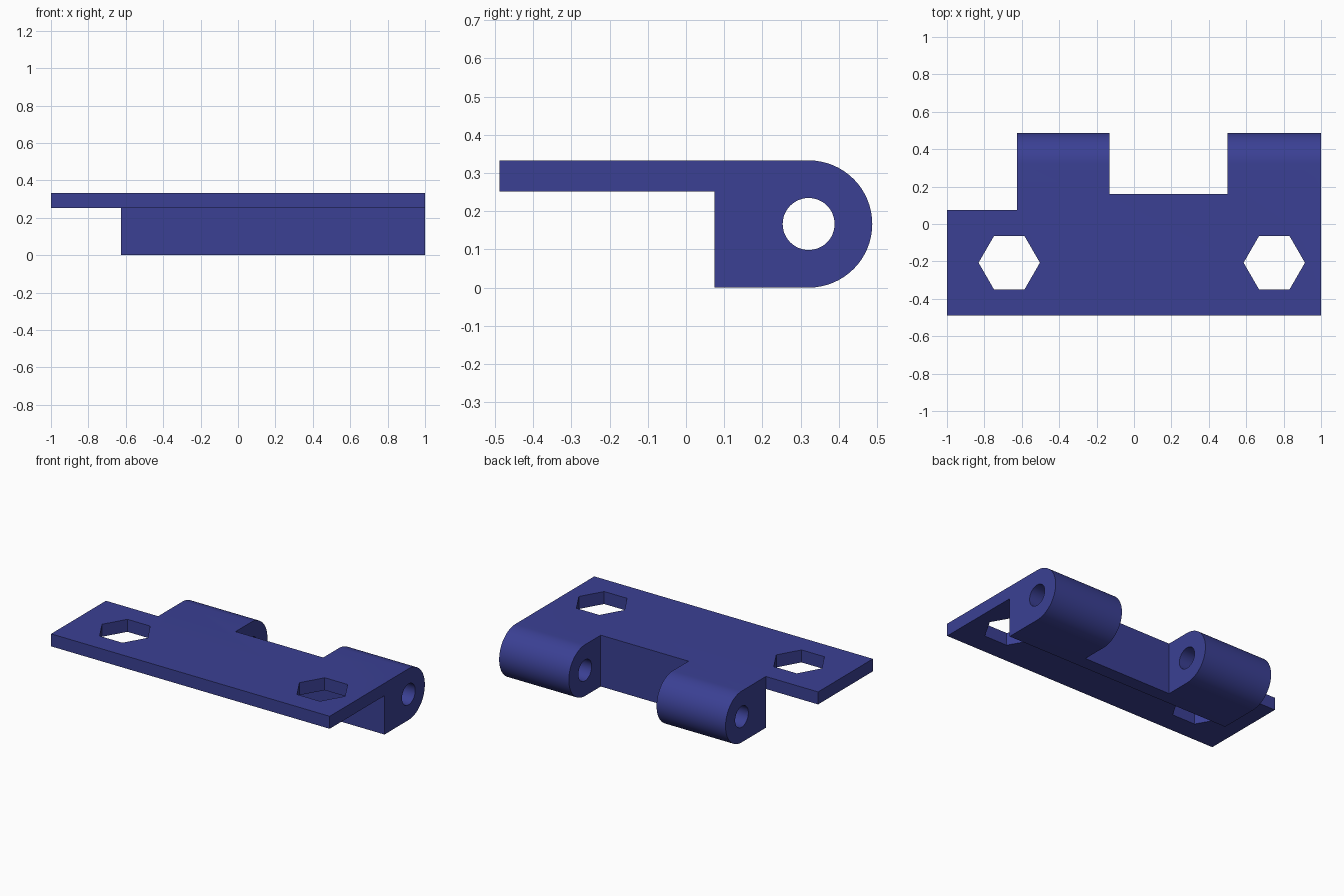
import bpy, bmesh, math
from mathutils import Matrix

if "Cube" in bpy.data.objects:
    bpy.data.objects.remove(bpy.data.objects["Cube"])

X_MIN, X_MAX = -1.0, 1.0
Y_FRONT, Y_WALL, Y_WEB = -0.488, 0.074, 0.16
PLATE_Z, TOP_Z = 0.252, 0.333
PIN_Y, KNUCKLE_R, PIN_R = 0.321, TOP_Z / 2, 0.068

blue = bpy.data.materials.new("indigo_blue")
blue.diffuse_color = (0.043, 0.051, 0.296, 1)
blue.use_nodes = True
blue.node_tree.nodes["Principled BSDF"].inputs["Base Color"].default_value = blue.diffuse_color


def make_object(name, bm):
    bmesh.ops.recalc_face_normals(bm, faces=bm.faces)
    mesh = bpy.data.meshes.new(name)
    bm.to_mesh(mesh)
    bm.free()
    mesh.materials.append(blue)
    obj = bpy.data.objects.new(name, mesh)
    bpy.context.collection.objects.link(obj)
    return obj


def box(name, lo, hi):
    bm = bmesh.new()
    size = [b - a for a, b in zip(lo, hi)]
    mid = [(a + b) / 2 for a, b in zip(lo, hi)]
    bmesh.ops.create_cube(bm, size=1, matrix=Matrix.Translation(mid) @ Matrix.Diagonal((*size, 1)))
    return make_object(name, bm)


def prism(name, sides, radius, depth, center, rotation=Matrix()):
    bm = bmesh.new()
    bmesh.ops.create_cone(bm, cap_ends=True, segments=sides, radius1=radius, radius2=radius,
                          depth=depth, matrix=Matrix.Translation(center) @ rotation)
    return make_object(name, bm)


# Hinge leaf: side profile of plate, block and rounded knuckle, extruded along x
profile = [(Y_FRONT, TOP_Z), (Y_FRONT, PLATE_Z), (Y_WALL, PLATE_Z), (Y_WALL, 0)]
for i in range(33):
    a = -math.pi / 2 + math.pi * i / 32
    profile.append((PIN_Y + KNUCKLE_R * math.cos(a), KNUCKLE_R + KNUCKLE_R * math.sin(a)))
bm = bmesh.new()
face = bm.faces.new([bm.verts.new((X_MIN, y, z)) for y, z in profile])
ext = bmesh.ops.extrude_face_region(bm, geom=[face])
bmesh.ops.translate(bm, vec=(X_MAX - X_MIN, 0, 0),
                    verts=[v for v in ext["geom"] if isinstance(v, bmesh.types.BMVert)])
leaf = make_object("hinge_leaf", bm)

# Cutters: end step, gap between knuckles, pin bore, hexagonal bolt holes
cutters = [
    box("end_step_cutter", (-1.2, Y_WALL, -0.2), (-0.625, 0.8, 0.6)),
    box("knuckle_gap_cutter", (-0.13, Y_WEB, -0.2), (0.5, 0.8, 0.6)),
    prism("pin_bore_cutter", 48, PIN_R, 3, (0, PIN_Y, KNUCKLE_R),
          Matrix.Rotation(math.pi / 2, 4, 'Y')),
]
for x in (-0.667, 0.75):
    cutters.append(prism("bolt_hole_cutter", 6, 0.164, 1, (x, -0.207, TOP_Z),
                         Matrix.Rotation(math.pi / 6, 4, 'Z')))

bpy.context.view_layer.objects.active = leaf
for cutter in cutters:
    mod = leaf.modifiers.new("cut", 'BOOLEAN')
    mod.operation = 'DIFFERENCE'
    mod.solver = 'EXACT'
    mod.object = cutter
    bpy.ops.object.modifier_apply(modifier=mod.name)
    bpy.data.objects.remove(cutter)

# Smooth the knuckles and bore, keep the corners crisp
bpy.ops.object.select_all(action='DESELECT')
leaf.select_set(True)
bpy.ops.object.shade_smooth_by_angle(angle=math.radians(30))
